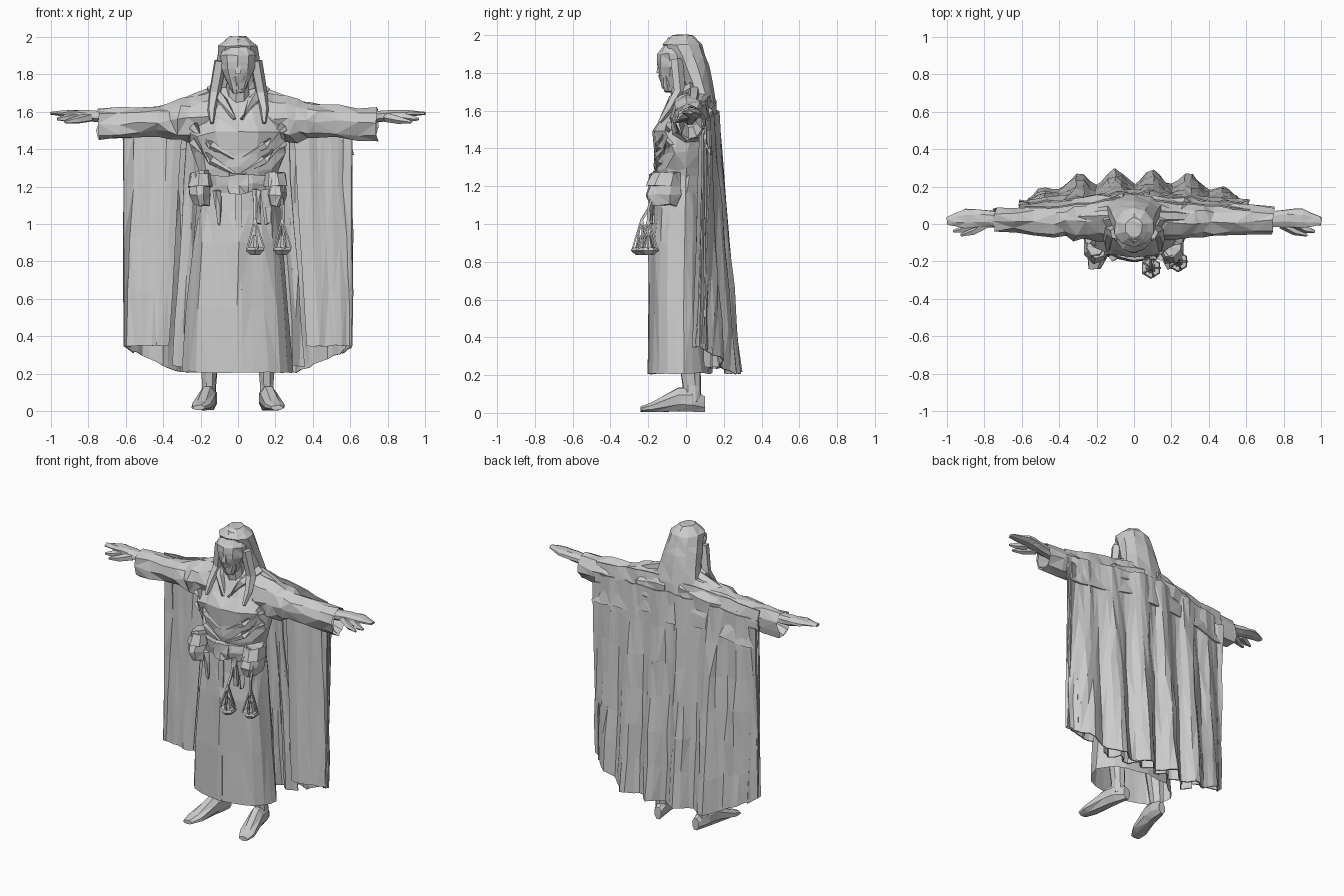
import bpy, bmesh, math, random
from mathutils import Vector

random.seed(4)
if "Cube" in bpy.data.objects:
    bpy.data.objects.remove(bpy.data.objects["Cube"], do_unlink=True)

grey = bpy.data.materials.new("stone grey")
grey.use_nodes = True
grey.diffuse_color = (0.6, 0.6, 0.6, 1)
grey.node_tree.nodes["Principled BSDF"].inputs["Base Color"].default_value = grey.diffuse_color


def finish(name, bm):
    bmesh.ops.recalc_face_normals(bm, faces=bm.faces[:])
    mesh = bpy.data.meshes.new(name)
    bm.to_mesh(mesh)
    bm.free()
    mesh.materials.append(grey)
    obj = bpy.data.objects.new(name, mesh)
    bpy.context.collection.objects.link(obj)
    return obj


def shake(amount):
    return Vector([random.uniform(-amount, amount) for _ in range(3)])


def skin(bm, loops, caps):
    """Join closed loops of vertices and cap the chosen ends."""
    for low, high in zip(loops, loops[1:]):
        for i in range(len(low)):
            j = i - 1
            bm.faces.new((low[j], low[i], high[i], high[j]))
    for wanted, loop in zip(caps, (loops[0], loops[-1])):
        if wanted:
            bm.faces.new(loop)


def loft(name, rings, axis="z", sides=9, mirror=1, rough=0.0, steps=1, caps=(True, True), pleats=0):
    """Elliptical rings (x, y, z, radius, radius), with extra rings blended between them."""
    keys = [Vector(ring) for ring in rings]
    blended = [a.lerp(b, k / steps) for a, b in zip(keys, keys[1:]) for k in range(steps)] + [keys[-1]]
    bm = bmesh.new()
    loops = []
    for x, y, z, wide, deep in blended:
        loop = []
        for i in range(sides):
            angle = math.tau * (i + 0.5) / sides
            grow = 1 + 0.03 * math.sin(pleats * angle)
            u, v = wide * grow * math.cos(angle), deep * grow * math.sin(angle)
            offset = {"z": (u, v, 0), "x": (0, u, v), "y": (u, 0, v)}[axis]
            p = Vector((x, y, z)) + Vector(offset) + shake(rough)
            loop.append(bm.verts.new((p.x * mirror, p.y, p.z)))
        loops.append(loop)
    skin(bm, loops, caps)
    bmesh.ops.triangulate(bm, faces=bm.faces[:])
    return finish(name, bm)


def strand(name, points, width, mirror=1, taper=0.7, sides=5):
    """Tube through points, thinning towards its last point."""
    bm = bmesh.new()
    path = [Vector((x * mirror, y, z)) for x, y, z in points]
    last = len(path) - 1
    loops = []
    for i, p in enumerate(path):
        along = path[min(i + 1, last)] - path[max(i - 1, 0)]
        across = along.orthogonal().normalized()
        other = along.normalized().cross(across)
        radius = width * (1 - taper * (i / last) ** 2)
        angles = [math.tau * k / sides for k in range(sides)]
        loops.append([bm.verts.new(p + radius * (across * math.cos(t) + other * math.sin(t))) for t in angles])
    skin(bm, loops, (True, True))
    return finish(name, bm)


def sheet(name, shape, columns, rows, rough=0.005, mirror=1):
    """Thin cloth over shape(u, v), both from 0 to 1."""
    bm = bmesh.new()
    grid = []
    for j in range(rows + 1):
        grid.append([])
        for i in range(columns + 1):
            p = Vector(shape(i / columns, j / rows)) + shake(rough)
            grid[j].append(bm.verts.new((p.x * mirror, p.y, p.z)))
    for upper, lower in zip(grid, grid[1:]):
        for i in range(columns):
            bm.faces.new((upper[i], upper[i + 1], lower[i + 1], lower[i]))
    bmesh.ops.triangulate(bm, faces=bm.faces[:])
    solid = finish(name, bm).modifiers.new("thickness", "SOLIDIFY")
    solid.thickness = 0.008
    solid.offset = 0


def front_panel(u, v):
    inner = 0.3 + 0.07 * v
    ripple = 0.01 * math.cos(u * 14) * (1 - u)
    return inner + u * (0.61 - inner), 0.08 - 0.04 * v + 0.05 * u * u + ripple, 1.5 - 1.15 * v


def side_panel(u, v):
    return 0.61 - 0.05 * u, 0.09 - 0.02 * v + 0.07 * u * v, 1.5 - (1.15 + 0.04 * u) * v


def arm_drape(u, v):
    return 0.08 + 0.53 * u, 0.13 - 0.05 * u + 0.04 * v, 1.68 - 0.07 * u - 0.25 * v


def cape_back(u, v):
    x = 0.61 * (2 * u - 1)
    out = abs(2 * u - 1)
    fold = math.cos(math.tau * (abs(x) - 0.1) / 0.2) * (1 - out ** 3)
    top_y = 0.17 - 0.07 * out + 0.01 * fold
    hem_y = 0.25 - 0.15 * out ** 3 + 0.04 * fold
    top_z = 1.6 - 0.05 * out
    hem_z = 0.21 + 0.28 * max(0, out - 0.53)
    return x, top_y + (hem_y - top_y) * v, top_z + (hem_z - top_z) * v


def cape_lining(u, v):
    out = abs(2 * u - 1)
    fold = math.cos(math.tau * u * 6)
    return (2 * u - 1) * (0.27 + 0.08 * v), 0.13 + (0.03 + 0.03 * fold) * v - 0.05 * out ** 3, 1.5 - 1.26 * v


# Robe: pleated skirt with a front edge, and creased chest
loft("robe_skirt", [(0, -.03, .21, .295, .17), (0, -.035, .9, .24, .155), (0, -.02, 1.24, .2, .14)],
     sides=22, rough=.007, steps=2, caps=(False, True), pleats=7)
sheet("skirt_front_edge", lambda u, v: (0.035 * u - 0.015, 0.02 * v - 0.2, 0.21 + v), 1, 6, .001)
loft("robe_chest", [(0, -.02, 1.2, .2, .135), (0, -.015, 1.48, .27, .16), (0, .03, 1.72, .12, .07)],
     sides=14, rough=.013, steps=3)

# Belt, knot and hanging cloth
loft("belt", [(0, -.025, 1.17, .21, .153), (0, -.025, 1.26, .21, .157)], sides=13, rough=.009, steps=2)
loft("belt_knot", [(0, -.18, 1.16, .06, .02), (0, -.18, 1.26, .06, .02)], sides=6, rough=.01, steps=2)
for x in (-.11, .1, .15):
    loft("belt_cloth", [(x + .01, -.18, 1, .01, .01), (x, -.18, 1.18, .03, .015)], sides=5, rough=.008, steps=2)

for mirror, side in ((1, "left_"), (-1, "right_")):
    # Belt pouch with flap
    loft(side + "pouch", [(.195, -.12, 1.1, .05, .08), (.2, -.12, 1.16, .064, .1), (.2, -.1, 1.28, .05, .07)],
         sides=8, mirror=mirror, rough=.01)
    loft(side + "pouch_flap", [(.2, -.12, 1.2, .068, .1), (.2, -.105, 1.275, .056, .08)],
         sides=7, mirror=mirror, rough=.007)

    # Sleeve, creased and open at the cuff, with a lining
    loft(side + "sleeve", [(.05, .04, 1.6, .12, .12), (.26, .03, 1.555, .12, .125), (.42, .02, 1.55, .085, .085),
                           (.745, .025, 1.53, .07, .085)],
         "x", mirror=mirror, rough=.013, steps=3, caps=(True, False))
    loft(side + "cuff_lining", [(.74, .025, 1.53, .064, .08), (.6, .02, 1.55, .035, .04)],
         "x", mirror=mirror, caps=(False, True))

    # Flat hand with a lower finger and thumb
    loft(side + "hand", [(.6, .02, 1.56, .035, .035), (.82, .03, 1.58, .052, .03), (.9, .03, 1.59, .055, .02),
                         (.998, .015, 1.59, .022, .007)], "x", sides=8, mirror=mirror, rough=.003, steps=2)
    strand(side + "lower_finger", [(.86, 0, 1.575), (.92, -.03, 1.565), (.965, -.04, 1.56)], .024, mirror)
    strand(side + "thumb", [(.79, 0, 1.57), (.86, -.04, 1.555), (.925, -.06, 1.545)], .026, mirror)

    # Leg and foot turned slightly out
    loft(side + "leg", [(.155, .03, .06, .04, .05), (.155, .03, .14, .04, .05), (.15, .01, .4, .06, .07)],
         sides=8, mirror=mirror, rough=.004)
    loft(side + "foot", [(.14, .1, .045, .026, .042), (.155, .03, .07, .046, .068), (.165, -.04, .07, .05, .068),
                         (.195, -.18, .03, .056, .027), (.21, -.24, .02, .034, .014)],
         "y", sides=8, mirror=mirror, rough=.002)

    # Hood edge, collar, shoulder and crossed chest folds
    strand(side + "hood_edge", [(.095, -.05, 1.87), (.125, -.035, 1.7), (.14, -.09, 1.61), (.14, -.14, 1.54)],
           .035, mirror)
    strand(side + "collar", [(.14, .04, 1.72), (.08, -.07, 1.655), (.02, -.13, 1.56)], .035, mirror)
    strand(side + "shoulder_fold", [(.1, .04, 1.71), (.22, .04, 1.67), (.38, .03, 1.61)], .035, mirror, .4)
    for drop in (0, .08):
        strand(side + "chest_fold", [(.24, -.08, 1.52 - drop), (.14, -.14, 1.42 - drop), (.02, -.16, 1.35 - drop)],
               .03, mirror)

    # Cape hanging from the arm
    sheet(side + "cape_front_panel", front_panel, 8, 4, .004, mirror)
    sheet(side + "cape_side", side_panel, 1, 4, .003, mirror)
    sheet(side + "cape_drape", arm_drape, 7, 3, .01, mirror)

# Cape back with deep folds, and gathered cloth inside it
sheet("cape_back", cape_back, 36, 6, .007)
sheet("cape_lining", cape_lining, 26, 5, .007)

# Head: neck, face, nose and beard
loft("neck", [(0, 0, 1.6, .07, .07), (0, -.03, 1.75, .06, .06)])
loft("face", [(0, -.07, 1.72, .045, .055), (0, -.06, 1.83, .092, .09), (0, -.06, 1.9, .098, .092),
              (0, -.035, 1.985, .05, .06)], sides=10, rough=.004, steps=2)
loft("nose", [(0, -.142, 1.8, .022, .02), (0, -.138, 1.88, .014, .01)], sides=4)
loft("beard", [(0, -.085, 1.7, .03, .03), (0, -.085, 1.785, .065, .062)], rough=.004, steps=2)

# Hood flowing down behind the head
loft("hood", [(0, .15, 1.4, .1, .035), (0, .085, 1.66, .155, .07), (0, .03, 1.84, .127, .09),
              (0, -.018, 1.95, .108, .105), (0, -.02, 2, .045, .055)], sides=10, rough=.004, steps=2)

# Hanging lanterns: pan, core, bars and cord
for name, x, y in (("inner_lantern_", .09, -.235), ("outer_lantern_", .235, -.2)):
    loft(name + "pan", [(x, y, .835, .03, .03), (x, y, .86, .056, .058), (x, y, .875, .05, .05)], sides=6)
    loft(name + "core", [(x, y, .87, .03, .03), (x, y, .94, .01, .01)], sides=5)
    for k in range(5):
        angle = math.tau * k / 5
        foot = Vector((x + 0.05 * math.cos(angle), y + 0.05 * math.sin(angle), 0.87))
        peak = Vector((x, y, 1.03))
        strand(name + "bar", [foot, foot.lerp(peak, 0.5), peak], .006, taper=0, sides=4)
    strand(name + "cord", [(x, y, 1.02), (x, -.2, 1.08), (x, -.17, 1.17)], .009, taper=0, sides=4)
